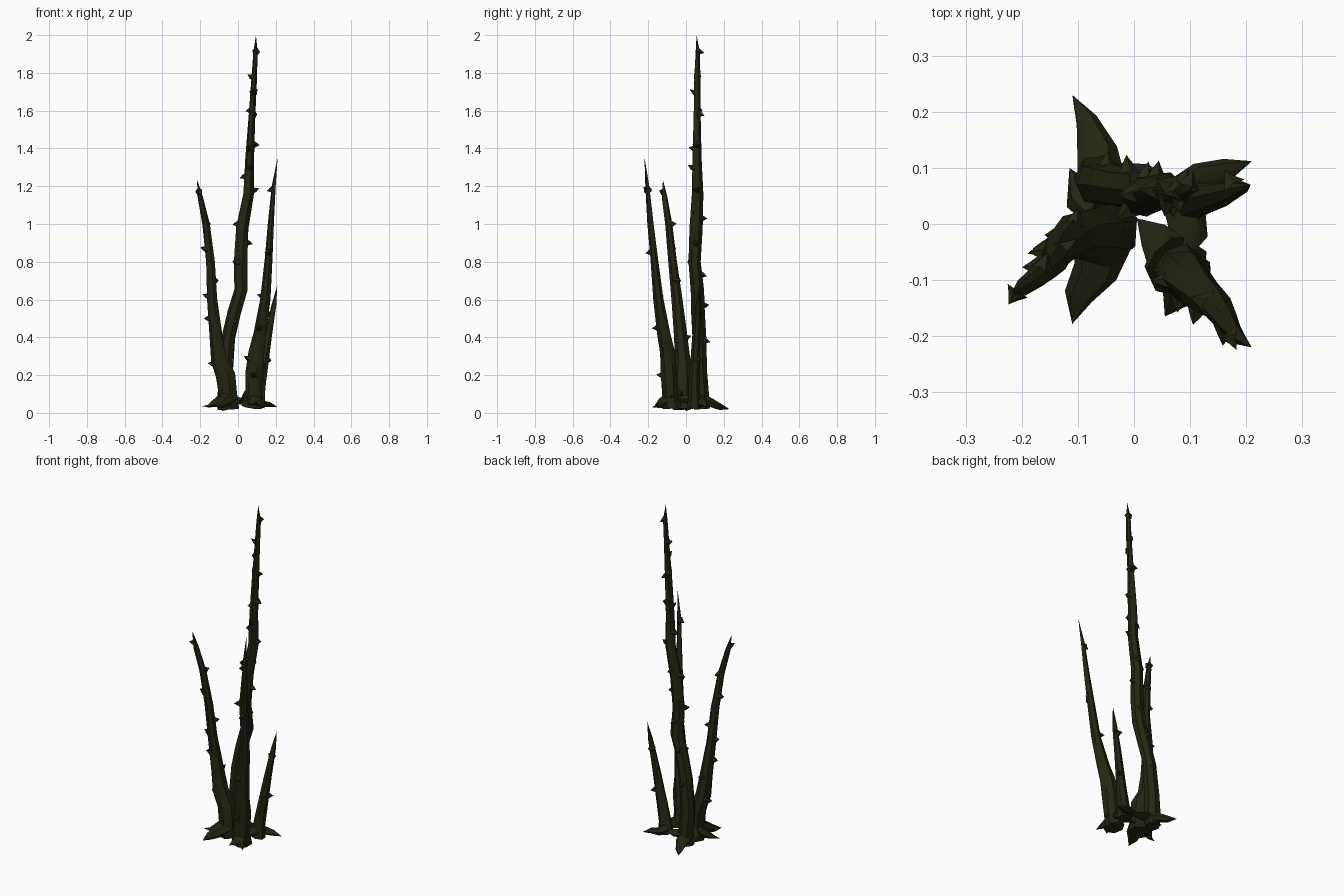
import bpy, bmesh, math, random
from mathutils import Vector

random.seed(4)
bark = bpy.data.materials.new("dark olive bark")
bark.diffuse_color = (0.02, 0.018, 0.006, 1)


def finish(name, bm):
    bmesh.ops.recalc_face_normals(bm, faces=bm.faces)
    me = bpy.data.meshes.new(name)
    bm.to_mesh(me)
    bm.free()
    me.materials.append(bark)
    ob = bpy.data.objects.new(name, me)
    bpy.context.collection.objects.link(ob)
    bpy.context.view_layer.objects.active = ob
    ob.select_set(True)
    bpy.ops.object.shade_smooth_by_angle(angle=math.radians(45))
    ob.select_set(False)


def tube(bm, path, sides=7, flat=1.0, jitter=0.1):
    """Tapered gnarled tube; path entries are x, y, z, radius; the last is a point."""
    pts = [Vector(p[:3]) for p in path]
    rings = []
    for i, p in enumerate(path[:-1]):
        d = (pts[i + 1] - pts[max(i - 1, 0)]).normalized()
        ref = Vector((0, 1, 0)) if abs(d.z) > 0.75 else Vector((0, 0, 1))
        u = d.cross(ref).normalized()
        v = u.cross(d).normalized()
        ring = []
        for k in range(sides):
            a = math.tau * k / sides
            r = p[3] * (1 + random.uniform(-jitter, jitter))
            ring.append(bm.verts.new(pts[i] + u * r * math.cos(a) + v * r * flat * math.sin(a)))
        rings.append(ring)
    for a, b in zip(rings, rings[1:]):
        for k in range(sides):
            bm.faces.new((a[k], a[(k + 1) % sides], b[(k + 1) % sides], b[k]))
    tip = bm.verts.new(pts[-1])
    for k in range(sides):
        bm.faces.new((rings[-1][k], rings[-1][(k + 1) % sides], tip))
    bm.faces.new(rings[0][::-1])


def at_height(path, z):
    for a, b in zip(path, path[1:]):
        if a[2] <= z <= b[2]:
            t = (z - a[2]) / (b[2] - a[2])
            return [a[i] + (b[i] - a[i]) * t for i in range(4)]
    return path[-1]


def stem(name, path, thorns):
    bm = bmesh.new()
    tube(bm, path)
    finish(name, bm)
    # Thorns: height and compass angle (0 = +x, 90 = +y)
    bm = bmesh.new()
    for z, deg in thorns:
        x, y, _, r = at_height(path, z)
        d = Vector((math.cos(math.radians(deg)), math.sin(math.radians(deg)), 0))
        c = Vector((x, y, z))
        a = c + d * r * 0.5
        b = c + d * (r + 0.006)
        e = c + d * (r + 0.024) + Vector((0, 0, random.uniform(-0.008, 0.012)))
        tube(bm, [(*a, 0.024), (*b, 0.012), (*e, 0)], sides=5)
    finish(name + "_thorns", bm)


# Four stems
stem("tall_stem", [
    (-0.06, 0.085, 0.02, 0.045), (-0.06, 0.08, 0.10, 0.045), (-0.065, 0.07, 0.22, 0.04),
    (-0.05, 0.07, 0.40, 0.036), (-0.02, 0.065, 0.53, 0.036), (0.015, 0.06, 0.65, 0.036),
    (0.015, 0.045, 0.80, 0.036), (0.025, 0.055, 0.98, 0.034), (0.058, 0.062, 1.16, 0.030),
    (0.064, 0.06, 1.35, 0.025), (0.075, 0.06, 1.58, 0.019), (0.088, 0.06, 1.78, 0.015),
    (0.093, 0.062, 1.91, 0.012), (0.095, 0.056, 2.0, 0)],
    [(1.91, 70), (1.78, 190), (1.70, 265), (1.6, 150), (1.58, 60), (1.42, 0), (1.40, 255),
     (1.30, 280), (1.25, 180), (1.18, 0), (1.03, 80), (1.0, 185), (0.90, 5), (0.80, 220),
     (0.73, 80), (0.57, 95), (0.38, 85)])
stem("left_stem", [
    (-0.05, -0.015, 0.02, 0.06), (-0.055, -0.02, 0.10, 0.052), (-0.065, -0.02, 0.20, 0.052),
    (-0.10, -0.02, 0.28, 0.042), (-0.115, -0.03, 0.40, 0.036), (-0.135, -0.048, 0.60, 0.028),
    (-0.145, -0.07, 0.80, 0.024), (-0.168, -0.09, 1.0, 0.019), (-0.198, -0.112, 1.14, 0.015),
    (-0.217, -0.122, 1.235, 0)],
    [(1.17, 235), (1.0, 70), (0.87, 180), (0.62, 180), (0.50, 185), (0.70, 40), (0.26, 180),
     (0.4, 75)])
stem("front_right_stem", [
    (0.075, -0.075, 0.03, 0.055), (0.085, -0.085, 0.10, 0.046), (0.09, -0.09, 0.22, 0.046),
    (0.10, -0.10, 0.32, 0.042), (0.115, -0.12, 0.42, 0.035), (0.145, -0.145, 0.60, 0.027),
    (0.164, -0.17, 0.82, 0.021), (0.175, -0.188, 1.0, 0.016), (0.19, -0.205, 1.2, 0.011),
    (0.21, -0.22, 1.355, 0)],
    [(1.18, 180), (0.85, 260), (0.62, 160), (0.45, 255), (0.29, 185), (0.2, 260)])
stem("short_stem", [
    (0.10, 0.045, 0.03, 0.042), (0.11, 0.045, 0.10, 0.034), (0.125, 0.045, 0.20, 0.03),
    (0.16, 0.055, 0.40, 0.022), (0.19, 0.064, 0.57, 0.013), (0.208, 0.07, 0.675, 0)],
    [(0.52, 120), (0.28, 40)])

# Flattened roots spreading from the stem bases
roots = {
    "back_root": [(-0.055, 0.07, 0.08, 0.045), (-0.062, 0.13, 0.055, 0.036),
                  (-0.085, 0.185, 0.03, 0.022), (-0.11, 0.23, 0.02, 0)],
    "front_left_root": [(-0.055, -0.02, 0.08, 0.055), (-0.07, -0.085, 0.06, 0.045),
                        (-0.098, -0.13, 0.04, 0.026), (-0.11, -0.178, 0.03, 0)],
    "left_root": [(-0.07, -0.01, 0.08, 0.045), (-0.12, -0.03, 0.05, 0.028),
                  (-0.155, -0.045, 0.035, 0.012), (-0.19, -0.053, 0.035, 0)],
    "back_left_root": [(-0.06, 0.03, 0.08, 0.045), (-0.095, 0.05, 0.06, 0.03),
                       (-0.115, 0.10, 0.04, 0)],
    "right_root": [(0.09, 0.05, 0.07, 0.042), (0.12, 0.085, 0.05, 0.03),
                   (0.165, 0.098, 0.045, 0.02), (0.21, 0.112, 0.03, 0)],
    "front_root": [(0.08, -0.07, 0.09, 0.05), (0.082, -0.13, 0.06, 0.03),
                   (0.055, -0.165, 0.04, 0)],
    "front_right_root": [(0.08, -0.08, 0.08, 0.045), (0.11, -0.125, 0.055, 0.026),
                         (0.14, -0.155, 0.03, 0)],
    "inner_root": [(0.06, -0.05, 0.1, 0.04), (0.035, -0.02, 0.07, 0.025), (0.005, 0.01, 0.05, 0)],
    "link_root": [(0.09, 0.04, 0.07, 0.035), (0.10, -0.02, 0.075, 0.032), (0.08, -0.08, 0.08, 0)],
    "back_link_root": [(-0.05, 0.08, 0.08, 0.035), (0.02, 0.075, 0.06, 0.028),
                       (0.10, 0.06, 0.06, 0)],
    "tap_root": [(-0.04, 0.0, 0.06, 0.045), (-0.06, 0.01, 0.03, 0.03), (-0.085, 0.0, 0.01, 0)],
}
for name, path in roots.items():
    bm = bmesh.new()
    tube(bm, path, sides=6, flat=0.7, jitter=0.15)
    finish(name, bm)
